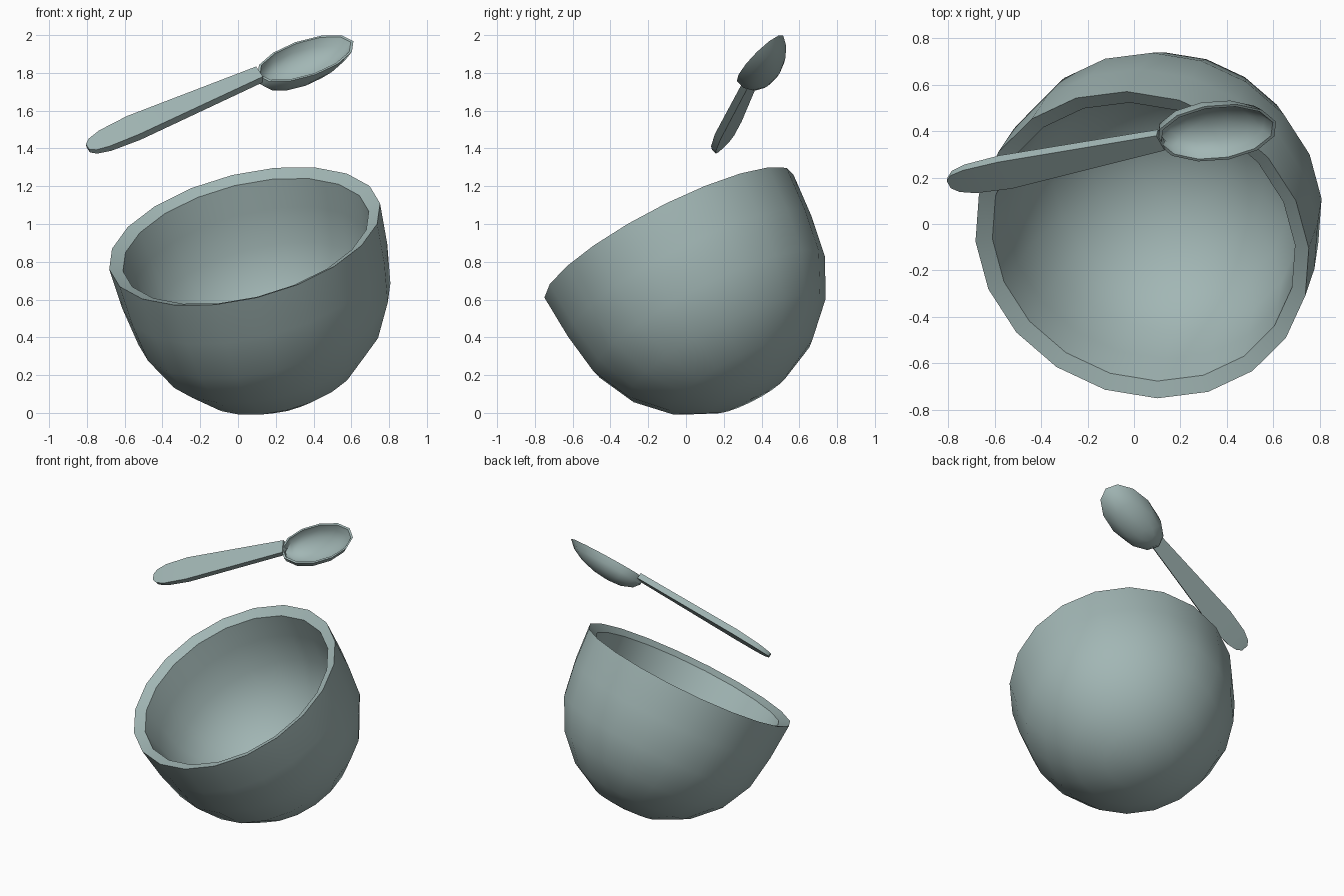
import bpy, bmesh, math
from mathutils import Vector

if "Cube" in bpy.data.objects:
    bpy.data.objects.remove(bpy.data.objects["Cube"])

mat = bpy.data.materials.new("grey_green")
mat.diffuse_color = (0.36, 0.47, 0.46, 1)
mat.use_nodes = True
mat.node_tree.nodes["Principled BSDF"].inputs["Base Color"].default_value = mat.diffuse_color


def finish(bm, name, angle):
    bmesh.ops.recalc_face_normals(bm, faces=bm.faces)
    me = bpy.data.meshes.new(name)
    bm.to_mesh(me)
    bm.free()
    ob = bpy.data.objects.new(name, me)
    bpy.context.collection.objects.link(ob)
    me.materials.append(mat)
    bpy.ops.object.select_all(action='DESELECT')
    ob.select_set(True)
    bpy.context.view_layer.objects.active = ob
    bpy.ops.object.shade_smooth_by_angle(angle=math.radians(angle))
    return ob


def basis(u, n):
    """Orthonormal long axis, cross axis and normal."""
    n = Vector(n).normalized()
    u = Vector(u)
    u = (u - n * u.dot(n)).normalized()
    return u, n.cross(u), n


def lathe(name, profile, sides, c, u, n, shear=0):
    """Closed shell from (long radius, cross radius, height) rings, poles at both ends."""
    u, w, n = basis(u, n)
    bm = bmesh.new()
    rings = []
    for a, b, h in profile:
        c0 = Vector(c) + n * h + u * h * shear
        if a < 1e-6:
            rings.append([bm.verts.new(c0)] * sides)
        else:
            rings.append([bm.verts.new(c0 + u * a * math.cos(t) + w * b * math.sin(t))
                          for t in (2 * math.pi * i / sides for i in range(sides))])
    for r0, r1 in zip(rings, rings[1:]):
        for i in range(sides):
            j = (i + 1) % sides
            bm.faces.new(list(dict.fromkeys((r0[i], r0[j], r1[j], r1[i]))))
    return finish(bm, name, 40)


def dome(a, b, d, drop, steps):
    """Quarter-ellipse rings from pole up to its equator."""
    out = []
    for k in range(steps + 1):
        t = math.pi / 2 * k / steps
        out.append((a * math.sin(t), b * math.sin(t), -drop - d * math.cos(t)))
    return out


# Tilted bowl: hemisphere with a short wall and a rim sloping inward, thicker at the base
outer = dome(0.722, 0.722, 0.745, 0.245, 5) + [(0.738, 0.738, 0)]
inner = dome(0.645, 0.645, 0.64, 0.19, 5) + [(0.670, 0.670, -0.03)]
lathe("bowl", outer + inner[::-1], 20, (0.035, -0.09, 0.935),
      (0.065, -0.655, -0.322), (-0.22, -0.447, 0.865))

# Spoon head: oval shell, deepest towards the handle
outer = dome(0.274, 0.152, 0.125, 0, 4)
inner = dome(0.259, 0.139, 0.111, 0, 4)
lathe("spoon_head", outer + inner[::-1], 12, (0.357, 0.392, 1.877),
      (0.927, 0.175, 0.33), (-0.148, -0.637, 0.753), shear=0.6)

# Spoon handle: flat bar, widest near its rounded free end, sinking under the head rim
u, w, n = basis((1, 0.2, 0.433), (-0.182, -0.696, 0.696))
start = Vector((-0.795, 0.176, 1.402))
# along, half width, top, bottom
stations = [(0, 0.022, 0.010, -0.014), (0.03, 0.050, 0.012, -0.017), (0.1, 0.07, 0.016, -0.020),
            (0.27, 0.081, 0.018, -0.024), (1.01, 0.045, -0.003, -0.042)]
bm = bmesh.new()
loops = [[bm.verts.new(start + u * s + w * y + n * z)
          for y, z in ((a, t), (-a, t), (-a, b), (a, b))] for s, a, t, b in stations]
for l0, l1 in zip(loops, loops[1:]):
    for i in range(4):
        j = (i + 1) % 4
        bm.faces.new((l0[i], l0[j], l1[j], l1[i]))
bm.faces.new(loops[0])
bm.faces.new(loops[-1])
finish(bm, "spoon_handle", 40)
